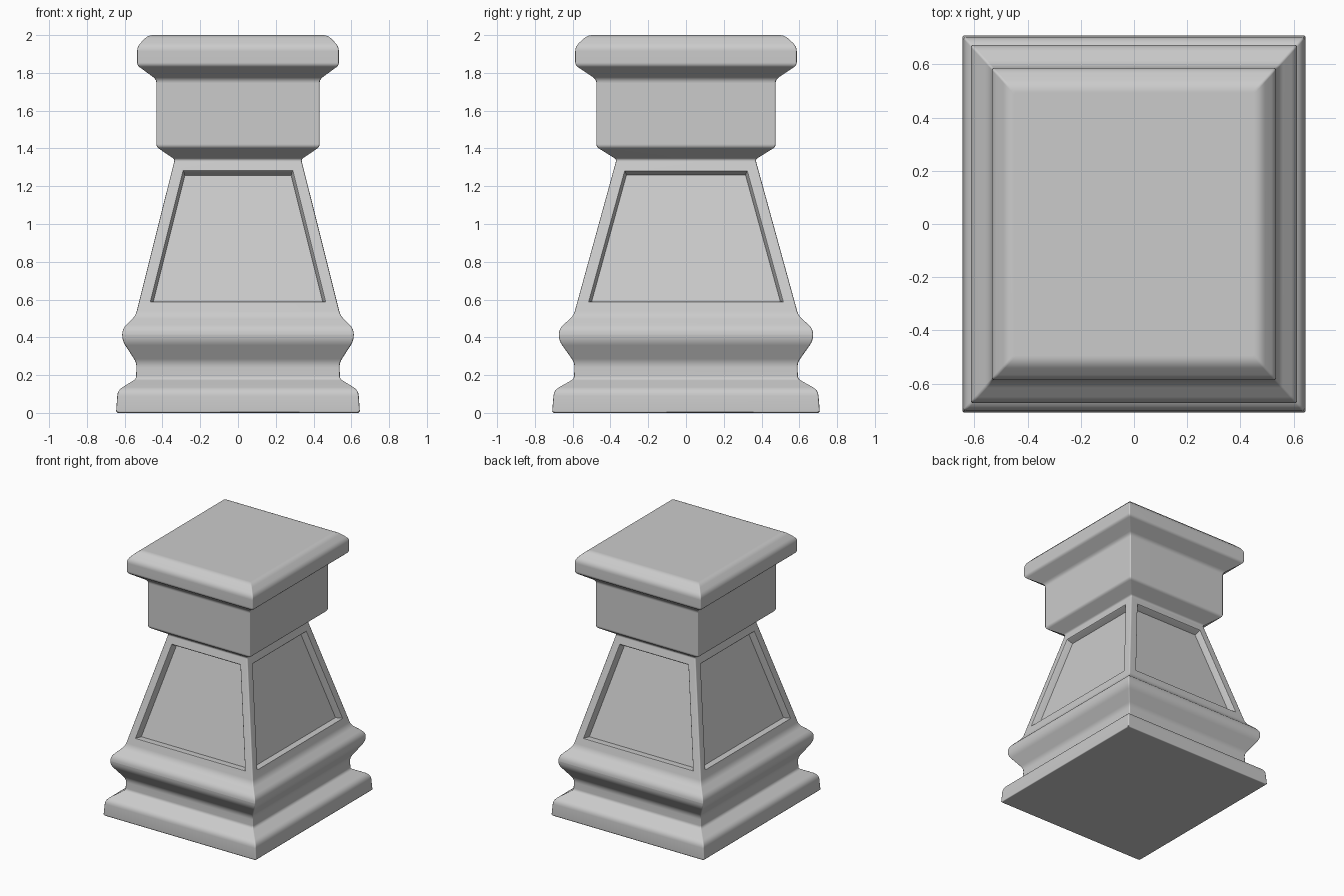
import bpy, bmesh, math
from mathutils import Vector

cube = bpy.data.objects.get("Cube")
if cube:
    bpy.data.objects.remove(cube, do_unlink=True)

stone = bpy.data.materials.new("grey stone")
stone.use_nodes = True
stone.diffuse_color = (0.6, 0.6, 0.6, 1)
stone.node_tree.nodes["Principled BSDF"].inputs["Base Color"].default_value = stone.diffuse_color

# Moulding profile: half width, height, rounding length
PROFILE = [
    (0.638, 0, 0), (0.645, 0.008, 0), (0.637, 0.12, 0.03), (0.54, 0.18, 0.015),
    (0.537, 0.265, 0.025), (0.613, 0.383, 0.03), (0.613, 0.445, 0.03),
    (0.542, 0.515, 0.025), (0.335, 1.342, 0.012), (0.432, 1.408, 0.015),
    (0.432, 1.765, 0.02), (0.534, 1.84, 0.015), (0.534, 1.94, 0.025),
    (0.475, 2.0, 0.025),
]
DEPTH = 1.098     # depth relative to width
CORNER = 0.008    # rounding of the upright edges


def round_profile(points, steps=4):
    """Replace each corner that has a rounding length by a smooth arc."""
    result = []
    for i, (x, z, r) in enumerate(points):
        p = Vector((x, z))
        if r == 0:
            result.append(p)
            continue
        before = Vector(points[i - 1][:2])
        after = Vector(points[i + 1][:2]) if i + 1 < len(points) else Vector((0, z))
        a = p + (before - p).normalized() * r
        b = p + (after - p).normalized() * r
        for k in range(steps + 1):
            t = k / steps
            result.append(a * (1 - t) ** 2 + p * 2 * t * (1 - t) + b * t * t)
    return result


def ring(bm, half, z):
    """Rectangle with slightly rounded corners."""
    verts = []
    for q, (sx, sy) in enumerate([(1, 1), (-1, 1), (-1, -1), (1, -1)]):
        for k in range(3):
            a = math.radians(90 * q + 45 * k)
            verts.append(bm.verts.new((
                sx * (half - CORNER) + CORNER * math.cos(a),
                sy * (half * DEPTH - CORNER) + CORNER * math.sin(a), z)))
    return verts


# Stack the rings into a closed body
bm = bmesh.new()
rings = [ring(bm, p.x, p.y) for p in round_profile(PROFILE)]
for low, high in zip(rings, rings[1:]):
    n = len(low)
    for i in range(n):
        j = (i + 1) % n
        bm.faces.new((low[i], low[j], high[j], high[i]))
bm.faces.new(rings[0][::-1])
bm.faces.new(rings[-1])
bm.normal_update()

# Sunken panels on the four sloping sides
sides = [f for f in bm.faces if f.calc_area() > 0.5 and 0.1 < f.normal.z < 0.5]
for thickness, depth in ((0.05, 0), (0.004, -0.005), (0.008, -0.043)):
    bmesh.ops.inset_individual(bm, faces=sides, thickness=thickness,
                               depth=depth, use_even_offset=True)

mesh = bpy.data.meshes.new("pedestal")
bm.to_mesh(mesh)
bm.free()
mesh.materials.append(stone)
pedestal = bpy.data.objects.new("pedestal", mesh)
bpy.context.collection.objects.link(pedestal)

# Smooth shading, flat faces kept flat
bpy.ops.object.select_all(action="DESELECT")
pedestal.select_set(True)
bpy.context.view_layer.objects.active = pedestal
bpy.ops.object.shade_smooth_by_angle(angle=math.radians(50))
weighted = pedestal.modifiers.new("even shading", "WEIGHTED_NORMAL")
weighted.keep_sharp = True
